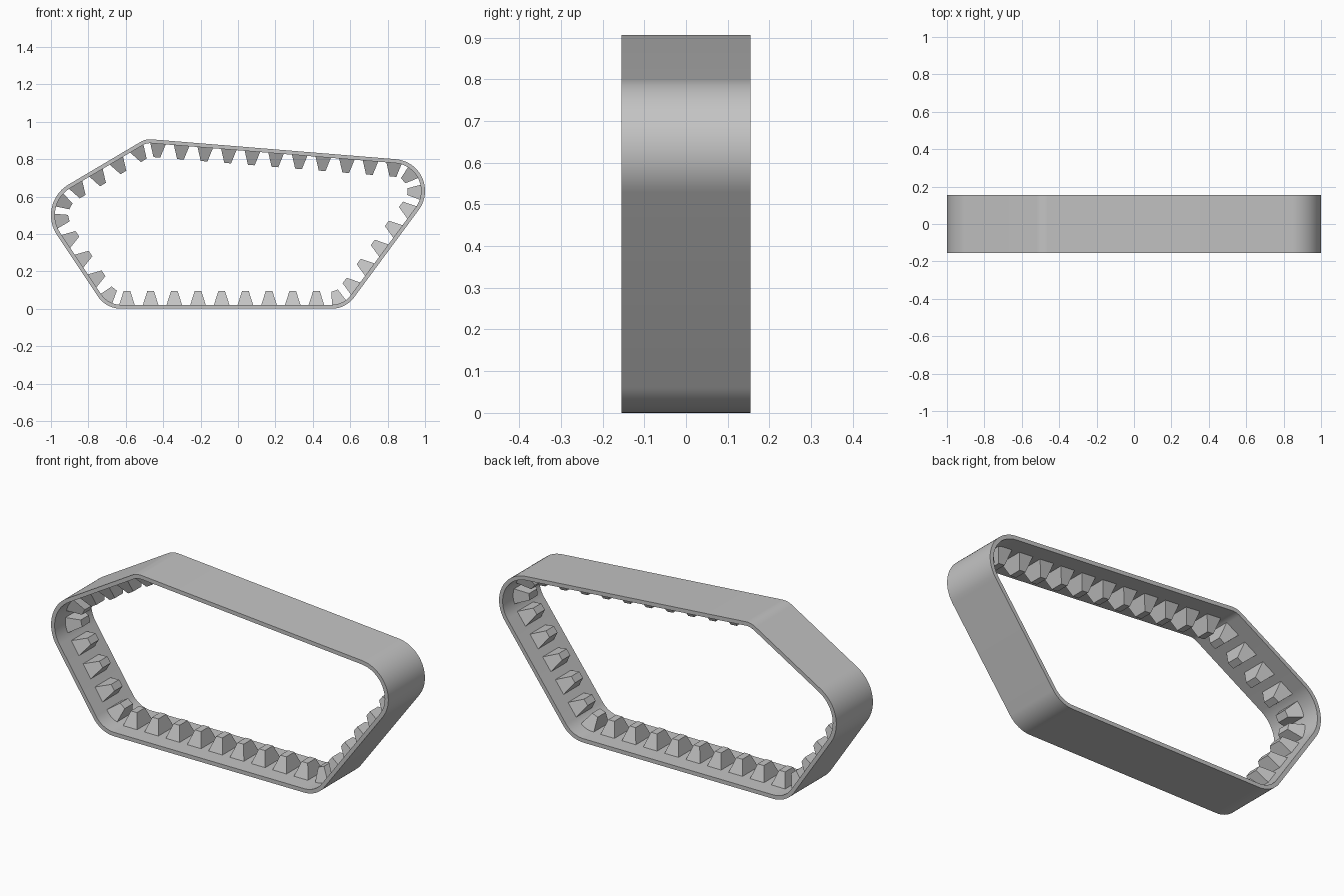
import bpy, bmesh, math
from mathutils import Vector, Matrix

if "Cube" in bpy.data.objects:
    bpy.data.objects.remove(bpy.data.objects["Cube"], do_unlink=True)

HALF_WIDTH = 0.155
THICKNESS = 0.021
TOOTH_COUNT = 38
FIRST_TOOTH = 0.046
ARC_STEPS = 20

# Rounded corners of the loop, counter-clockwise: x, z, outer radius
CORNERS = [(0.50, 0.15, 0.15), (0.83, 0.63, 0.17), (-0.47, 0.806, 0.10),
           (-0.81, 0.50, 0.19), (-0.625, 0.15, 0.15)]


def tangent_angle(a, b):
    """Angle of the outward normal of the straight run between two corners."""
    d = Vector((b[0] - a[0], b[1] - a[1]))
    lean = math.asin((a[2] - b[2]) / d.length)
    return math.atan2(d.y, d.x) - math.pi / 2 + lean


def loop_path(inset):
    """Points of the loop in the x-z plane, moved inward by inset."""
    count = len(CORNERS)
    points = []
    for i, (x, z, r) in enumerate(CORNERS):
        start = tangent_angle(CORNERS[i - 1], CORNERS[i])
        end = tangent_angle(CORNERS[i], CORNERS[(i + 1) % count])
        sweep = (end - start) % math.tau
        for k in range(ARC_STEPS + 1):
            t = start + sweep * k / ARC_STEPS
            points.append(Vector((x + (r - inset) * math.cos(t), 0,
                                  z + (r - inset) * math.sin(t))))
    return points


def finish(name, bm, material):
    bmesh.ops.recalc_face_normals(bm, faces=bm.faces)
    mesh = bpy.data.meshes.new(name)
    bm.to_mesh(mesh)
    bm.free()
    mesh.materials.append(material)
    obj = bpy.data.objects.new(name, mesh)
    bpy.context.collection.objects.link(obj)
    return obj


grey = bpy.data.materials.new("plain grey")
grey.use_nodes = True
grey.diffuse_color = (0.55, 0.55, 0.55, 1)
grey.node_tree.nodes["Principled BSDF"].inputs["Base Color"].default_value = grey.diffuse_color

# Belt: rectangular section carried round the loop
bm = bmesh.new()
rings = []
for inset, side in ((0, -1), (0, 1), (THICKNESS, 1), (THICKNESS, -1)):
    shift = Vector((0, side * HALF_WIDTH, 0))
    rings.append([bm.verts.new(p + shift) for p in loop_path(inset)])
for r in range(4):
    a, b = rings[r], rings[(r + 1) % 4]
    for i in range(len(a)):
        j = (i + 1) % len(a)
        bm.faces.new((a[i], a[j], b[j], b[i]))
belt = finish("track_belt", bm, grey)
bpy.ops.object.select_all(action='DESELECT')
belt.select_set(True)
bpy.context.view_layer.objects.active = belt
bpy.ops.object.shade_smooth_by_angle(angle=math.radians(30))


# Guide teeth: tapered blocks spaced evenly along the inside
def add_tooth(bm, matrix):
    base = (0.0425, 0.068, -0.004)
    tip = (0.018, 0.034, 0.073)
    layers = []
    for hx, hy, z in (base, tip):
        layers.append([bm.verts.new(matrix @ Vector((sx * hx, sy * hy, z)))
                       for sx, sy in ((-1, -1), (1, -1), (1, 1), (-1, 1))])
    low, high = layers
    bm.faces.new(low[::-1])
    bm.faces.new(high)
    for i in range(4):
        j = (i + 1) % 4
        bm.faces.new((low[i], low[j], high[j], high[i]))


path = loop_path(THICKNESS / 2)
runs = list(zip(path, path[1:] + path[:1]))
total = sum((b - a).length for a, b in runs)
bm = bmesh.new()
for n in range(TOOTH_COUNT):
    left = (FIRST_TOOTH + n * total / TOOTH_COUNT) % total
    for a, b in runs:
        length = (b - a).length
        if left <= length:
            break
        left -= length
    along = (b - a).normalized()
    inward = Vector((-along.z, 0, along.x))
    spot = a + along * left + inward * THICKNESS / 2
    turn = Matrix((along, inward.cross(along), inward)).transposed().to_4x4()
    add_tooth(bm, Matrix.Translation(spot) @ turn)
finish("guide_teeth", bm, grey)
